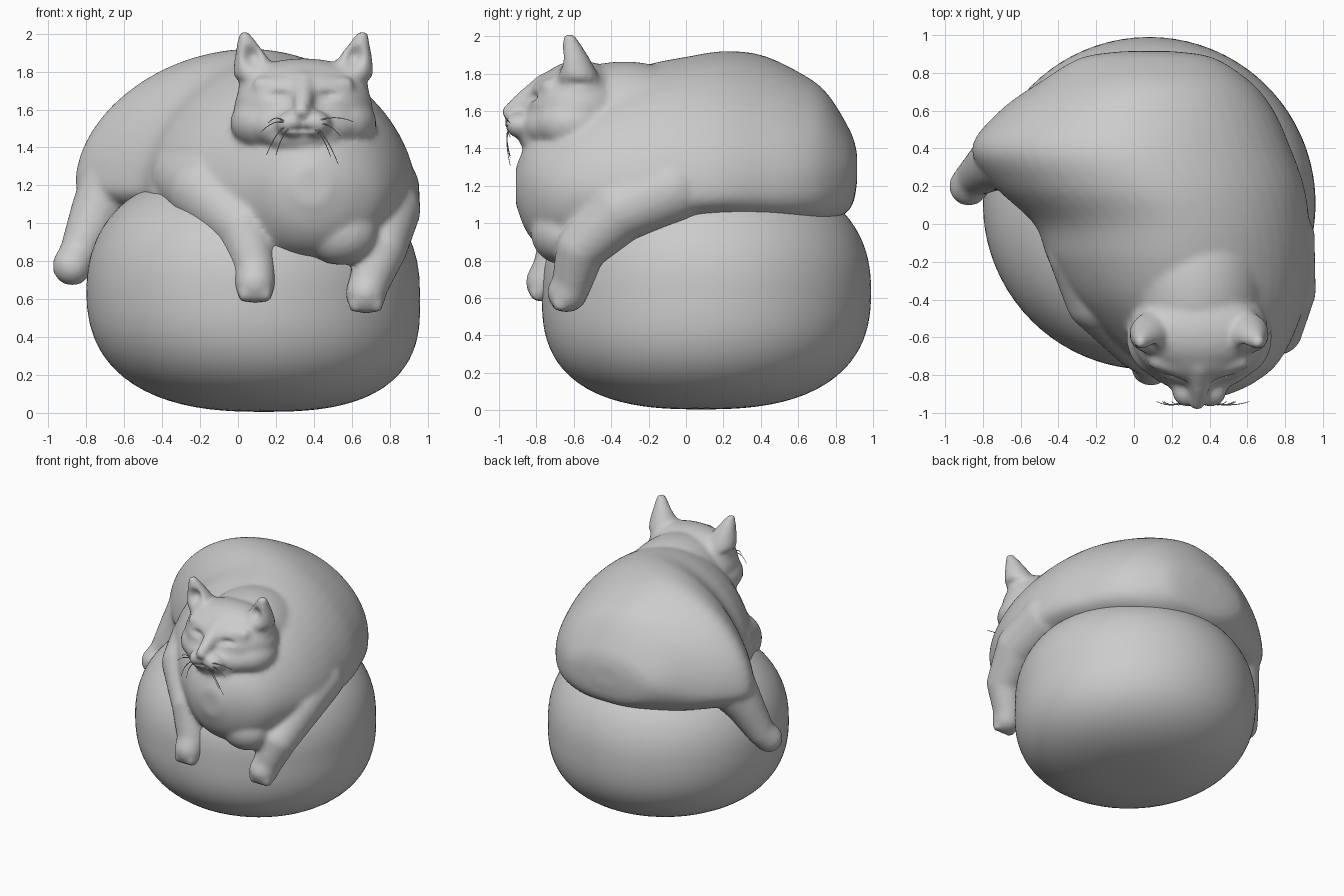
import bpy, bmesh, math
from mathutils import Vector

if "Cube" in bpy.data.objects:
    bpy.data.objects.remove(bpy.data.objects["Cube"])


def unit_sphere(level):
    bm = bmesh.new()
    bmesh.ops.create_icosphere(bm, subdivisions=level, radius=1)
    bm.verts.index_update()
    data = [v.co.copy() for v in bm.verts], [[v.index for v in f.verts] for f in bm.faces]
    bm.free()
    return data


FINE, COARSE = unit_sphere(4), unit_sphere(3)
verts, faces = [], []          # gathers all the cat shapes


def add(vs, fs):
    n = len(verts)
    verts.extend(vs)
    faces.extend([n + i for i in f] for f in fs)


def blob(c, r, ball=FINE):
    add([(c[0] + r[0] * p.x, c[1] + r[1] * p.y, c[2] + r[2] * p.z) for p in ball[0]], ball[1])


def limb(pts, n=6):
    # chain of spheres through (x, y, z, radius) points
    for a, b in zip(pts, pts[1:]):
        for i in range(n + 1):
            p = [u + (w - u) * i / n for u, w in zip(a, b)]
            blob(p[:3], (p[3],) * 3, COARSE)


def tube(rings):
    # closed skin over a list of equal rings
    n, k = len(rings[0]), len(rings)
    fs = [[i * n + j, i * n + (j + 1) % n, (i + 1) * n + (j + 1) % n, (i + 1) * n + j]
          for i in range(k - 1) for j in range(n)]
    fs += [list(range(n))[::-1], [(k - 1) * n + j for j in range(n)]]
    add([p for r in rings for p in r], fs)


def spline(rows, n):
    # Catmull-Rom through rows of numbers
    out = []
    for i in range(len(rows) - 1):
        p0, p1 = rows[max(i - 1, 0)], rows[i]
        p2, p3 = rows[i + 1], rows[min(i + 2, len(rows) - 1)]
        for k in range(n):
            t = k / n
            out.append([0.5 * (2 * b + (c - a) * t + (2 * a - 5 * b + 4 * c - d) * t * t
                        + (3 * b - a - 3 * c + d) * t ** 3)
                        for a, b, c, d in zip(p0, p1, p2, p3)])
    return out + [list(rows[-1])]


def power(v, e):
    return math.copysign(abs(v) ** (2 / e), v)


def link(name, data):
    ob = bpy.data.objects.new(name, data)
    bpy.context.collection.objects.link(ob)
    return ob


# ball: a squashed sphere, fuller below and leaning a little to the right
bv, bf = unit_sphere(5)
for p in bv:
    e = 2.35 if p.z > 0 else 2.6
    p *= (math.hypot(p.x, p.y) ** e + abs(p.z) ** e) ** (-1 / e)
    lean = 0.06 * max(0, -p.z) ** 1.5
    p.x, p.y = 0.08 + lean + 0.88 * p.x, 0.11 - lean * 0.5 + 0.88 * p.y
    p.z = 0.63 + p.z * (0.67 if p.z > 0 else 0.625)
me = bpy.data.meshes.new("ball")
me.from_pydata(bv, [], bf)
me.shade_smooth()
link("ball", me)

# torso: cross-sections along y (y, left x, right x, bottom z, widest z, top z)
rows = [(0.915, -0.05, 0.2, 1.22, 1.3, 1.37), (0.88, -0.28, 0.42, 1.08, 1.28, 1.49),
        (0.75, -0.5, 0.62, 1.0, 1.25, 1.7), (0.6, -0.71, 0.74, 0.98, 1.23, 1.81),
        (0.4, -0.86, 0.83, 0.98, 1.22, 1.9), (0.2, -0.74, 0.9, 1.0, 1.2, 1.92),
        (0.0, -0.53, 0.93, 0.99, 1.18, 1.89), (-0.2, -0.45, 0.94, 0.92, 1.16, 1.85),
        (-0.4, -0.32, 0.91, 0.84, 1.17, 1.78), (-0.6, -0.12, 0.84, 0.81, 1.18, 1.66),
        (-0.75, 0.05, 0.75, 0.85, 1.18, 1.53), (-0.85, 0.17, 0.62, 0.95, 1.2, 1.43),
        (-0.91, 0.3, 0.48, 1.1, 1.2, 1.3)]
rings = []
for y, xl, xr, zb, zc, zt in spline(rows, 5):
    ring = []
    for j in range(56):
        a = 2 * math.pi * j / 56
        c, s = math.cos(a), math.sin(a)
        # upper half slopes, lower right half (resting on the ball) is fuller
        e = 1.82 if s > 0 else (3.2 if c > 0 and y > -0.2 else 2)
        ring.append(((xl + xr) / 2 + (xr - xl) / 2 * power(c, e), y,
                     zc + power(s, e) * ((zt - zc) if s > 0 else (zc - zb))))
    rings.append(ring)
tube(rings)

# chest fur and neck
blob((0.54, -0.66, 0.95), (0.2, 0.17, 0.17))
blob((0.33, -0.33, 1.5), (0.36, 0.5, 0.365))

# hind leg and front legs
limb([(-0.58, 0.4, 1.32, 0.22), (-0.74, 0.32, 1.06, 0.145), (-0.84, 0.25, 0.84, 0.105),
      (-0.875, 0.2, 0.775, 0.105)])
limb([(-0.25, -0.14, 1.24, 0.21), (-0.17, -0.38, 1.17, 0.2), (0.03, -0.62, 0.98, 0.155),
      (0.09, -0.71, 0.76, 0.11), (0.09, -0.75, 0.685, 0.108)])
limb([(0.77, -0.08, 1.18, 0.19), (0.79, -0.35, 1.07, 0.175), (0.76, -0.56, 0.87, 0.135),
      (0.69, -0.61, 0.68, 0.108), (0.675, -0.635, 0.63, 0.108)])
# toes
for px, py, pz in ((0.09, -0.79, 0.63), (0.675, -0.67, 0.575)):
    for k in (-1, 0, 1):
        blob((px + 0.055 * k, py, pz), (0.038, 0.05, 0.05), COARSE)

# head, forehead, jaw, chin, nose
HX = 0.345
blob((HX, -0.57, 1.61), (0.365, 0.29, 0.25))
blob((HX, -0.57, 1.71), (0.345, 0.215, 0.16))
blob((HX, -0.68, 1.52), (0.32, 0.21, 0.15))
blob((HX, -0.77, 1.45), (0.2, 0.125, 0.075))
limb([(HX, -0.75, 1.74, 0.065), (HX, -0.87, 1.65, 0.055), (HX - 0.01, -0.955, 1.592, 0.036)])
for s in (-1, 1):
    blob((HX + 0.2 * s, -0.6, 1.53), (0.185, 0.21, 0.15))
    blob((HX + 0.06 * s, -0.885, 1.525), (0.085, 0.085, 0.07))
    # brow
    limb([(HX + 0.08 * s, -0.775, 1.725, 0.04), (HX + 0.22 * s, -0.725, 1.725, 0.05)])
    # ear: leaning cone, curved sides
    rings = []
    for t in (0, 0.2, 0.4, 0.6, 0.8, 1):
        c = Vector((HX + 0.245 * s, -0.575, 1.77)).lerp(Vector((HX + 0.315 * s, -0.625, 2.015)), t)
        rings.append([(c.x + 0.125 * (1 - 0.82 * t ** 1.2) * math.cos(a * math.pi / 12),
                       c.y + 0.115 * (1 - 0.78 * t ** 1.3) * math.sin(a * math.pi / 12), c.z)
                      for a in range(24)])
    tube(rings)

# fuse all the cat shapes into one skin
me = bpy.data.meshes.new("cat_shapes")
me.from_pydata(verts, [], faces)
raw = link("cat_shapes", me)
mod = raw.modifiers.new("fuse", 'REMESH')
mod.mode = 'VOXEL'
mod.voxel_size = 0.018
mod = raw.modifiers.new("relax", 'SMOOTH')
mod.factor, mod.iterations = 0.5, 7
me = bpy.data.meshes.new_from_object(raw.evaluated_get(bpy.context.evaluated_depsgraph_get()))
bpy.data.objects.remove(raw)
me.name = "cat"

# sculpted dents: (centre, spread xyz, push along y)
dents = [((HX - 0.01, -0.96, 1.495), (0.07, 0.1, 0.014), 0.025),
         ((HX - 0.01, -0.96, 1.54), (0.012, 0.1, 0.03), 0.012)]
for s in (-1, 1):
    dents += [((HX + 0.13 * s, -0.84, 1.665), (0.06, 0.1, 0.032), 0.04),
              ((HX + 0.14 * s, -0.82, 1.65), (0.05, 0.1, 0.018), -0.022),
              ((HX + 0.265 * s, -0.71, 1.88), (0.05, 0.07, 0.055), 0.07)]
for v in me.vertices:
    x, y, z = v.co
    if y < -0.5 and z > 1.4:
        for (cx, cy, cz), (rx, ry, rz), amt in dents:
            q = ((x - cx) / rx) ** 2 + ((y - cy) / ry) ** 2 + ((z - cz) / rz) ** 2
            if q < 9:
                v.co.y += amt * math.exp(-q)
me.shade_smooth()
link("cat", me)

# whiskers: start x, z and end x, z beside the mouth
cu = bpy.data.curves.new("whiskers", 'CURVE')
cu.dimensions = '3D'
cu.bevel_depth = 0.004
cu.bevel_resolution = 1
for x0, z0, x1, z1 in ((0.26, 1.53, 0.12, 1.48), (0.25, 1.51, 0.15, 1.36), (0.27, 1.5, 0.2, 1.36),
                       (0.25, 1.53, 0.16, 1.53), (0.4, 1.53, 0.61, 1.535), (0.42, 1.52, 0.54, 1.46),
                       (0.41, 1.51, 0.53, 1.31), (0.4, 1.5, 0.49, 1.35)):
    sp = cu.splines.new('POLY')
    sp.points.add(6)
    for i, p in enumerate(sp.points):
        t = i / 6
        p.co = (x0 + (x1 - x0) * t, -0.94 - 0.07 * t * (1 - t),
                z0 + (z1 - z0) * t + 0.1 * t * (1 - t), 1)
        p.radius = 1 - 0.6 * t
link("whiskers", cu)
